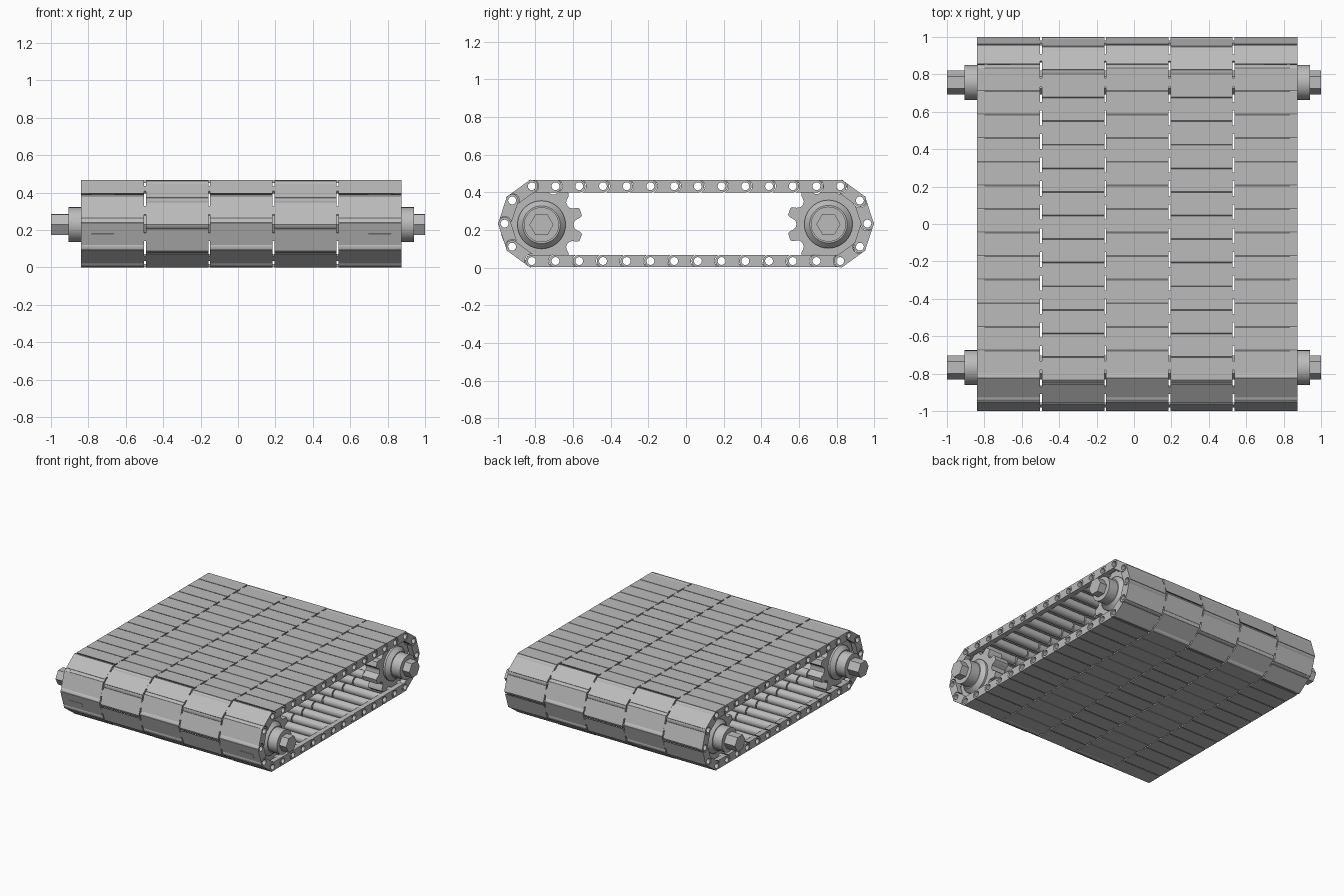
import bpy, bmesh
from math import sin, cos, radians, asin, acos, degrees, pi
from mathutils import Matrix, Vector

cube = bpy.data.objects.get("Cube")
if cube:
    bpy.data.objects.remove(cube)

grey = bpy.data.materials.new("plain_grey")
grey.use_nodes = True
colour = (0.5, 0.5, 0.5, 1)
grey.diffuse_color = colour
grey.node_tree.nodes["Principled BSDF"].inputs["Base Color"].default_value = colour

PITCH = 0.126       # hinge spacing
HALF = 0.033        # half the belt thickness, also knuckle radius
CLEAR = 0.037       # clearance radius around a neighbour's knuckle
HOLE = 0.021
WHEEL_R = 0.209     # pitch circle of the sprockets
MID_Y, MID_Z = 0.755, 0.234
LEFT_X, RIGHT_X = 0.875, -0.84
LANES = 5


def arc(cx, r, a0, a1, steps):
    return [(cx + r * cos(radians(a0 + (a1 - a0) * i / steps)),
             r * sin(radians(a0 + (a1 - a0) * i / steps))) for i in range(steps + 1)]


def add_prism(bm, loops, w0, w1):
    """Extrude closed 2D loops (outline first, then holes) from w0 to w1."""
    cu = bpy.data.curves.new("profile", 'CURVE')
    cu.dimensions = '2D'
    cu.fill_mode = 'BOTH'
    cu.extrude = (w1 - w0) / 2
    for pts in loops:
        sp = cu.splines.new('POLY')
        sp.points.add(len(pts) - 1)
        for p, (u, v) in zip(sp.points, pts):
            p.co = (u, v, 0, 1)
        sp.use_cyclic_u = True
    ob = bpy.data.objects.new("profile", cu)
    bpy.context.collection.objects.link(ob)
    deps = bpy.context.evaluated_depsgraph_get()
    me = bpy.data.meshes.new_from_object(ob.evaluated_get(deps))
    me.transform(Matrix.Translation((0, 0, (w0 + w1) / 2)))
    bm.from_mesh(me)
    bpy.data.objects.remove(ob)
    bpy.data.curves.remove(cu)
    bpy.data.meshes.remove(me)


def finish(bm, name):
    bmesh.ops.remove_doubles(bm, verts=bm.verts, dist=0.00005)
    bmesh.ops.recalc_face_normals(bm, faces=bm.faces)
    me = bpy.data.meshes.new(name)
    bm.to_mesh(me)
    bm.free()
    me.materials.clear()
    me.materials.append(grey)
    for p in me.polygons:
        p.material_index = 0
    me.shade_smooth()
    me.set_sharp_from_angle(angle=radians(32))
    return me


def place(me, name, matrix):
    ob = bpy.data.objects.new(name, me)
    bpy.context.collection.objects.link(ob)
    ob.matrix_world = matrix
    return ob


def lane_profile(solid, flip):
    """Hinge knuckle at one end, plate, and a hollow for the next knuckle."""
    floor = -HALF if solid else 0.016
    end = 270 if solid else 360 + degrees(asin(floor / HALF))
    pts = [(-0.015, HALF)] + arc(0, HALF, 117, end, 14)
    low = 180 - degrees(asin(floor / CLEAR))
    high = degrees(acos(-0.02 / CLEAR))
    pts += arc(PITCH, CLEAR, low, high, 6) + [(PITCH - 0.02, HALF)]
    hole = arc(0, HOLE, 0, 337.5, 15)
    if flip:
        pts, hole = ([(PITCH - u, v) for u, v in c] for c in (pts, hole))
    return [pts, hole]


# One belt link: five interlocking lanes, with solid outer side walls
bm = bmesh.new()
lane_w = (LEFT_X - RIGHT_X) / LANES
gap, wall = 0.005, 0.04
for i in range(LANES):
    x0 = RIGHT_X + i * lane_w + (gap if i else 0)
    x1 = RIGHT_X + (i + 1) * lane_w - (gap if i < LANES - 1 else 0)
    flip = i % 2 == 0
    if i == 0:
        add_prism(bm, lane_profile(True, flip), x0, x0 + wall)
        x0 += wall
    if i == LANES - 1:
        add_prism(bm, lane_profile(True, flip), x1 - wall, x1)
        x1 -= wall
    add_prism(bm, lane_profile(False, flip), x0, x1)
# Thin web that ties the lanes together across their gaps
web = [(0.04, 0.018), (PITCH - 0.04, 0.018), (PITCH - 0.04, HALF - 0.0005), (0.04, HALF - 0.0005)]
add_prism(bm, [web], RIGHT_X + 0.01, LEFT_X - 0.01)
link_mesh = finish(bm, "belt_link")

# Hinge positions round the loop: top run, back turn, bottom run, front turn
turn = [Vector((0, MID_Y + WHEEL_R * cos(radians(a)), WHEEL_R * sin(radians(a))))
        for a in range(72, -73, -36)]
half_loop = turn[:]
low_start, low_end = turn[-1], Vector((0, -turn[-1].y, turn[-1].z))
half_loop += [low_start.lerp(low_end, i / 13) for i in range(1, 13)]
hinges = half_loop + [Vector((0, -p.y, -p.z)) for p in half_loop]
centre = Vector((0, 0, MID_Z))
for i, a in enumerate(hinges):
    b = hinges[(i + 1) % len(hinges)]
    along = (b - a) / PITCH
    u = along.normalized()
    v = Vector((0, -u.z, u.y))
    m = Matrix((along, v, Vector((1, 0, 0)))).transposed().to_4x4()
    place(link_mesh, "belt_link_%02d" % (i + 1), Matrix.Translation(a + centre) @ m)

# Sprocket with ten rounded teeth
tooth = [(-18, 0.17), (-12, 0.176), (-9, 0.192), (-7.5, 0.21), (-5, 0.22),
         (5, 0.22), (7.5, 0.21), (9, 0.192), (12, 0.176)]
outline = [(r * cos(radians(18 + 36 * k + a)), r * sin(radians(18 + 36 * k + a)))
           for k in range(10) for a, r in tooth]
bm = bmesh.new()
add_prism(bm, [outline], -0.06, 0.06)
sprocket_mesh = finish(bm, "sprocket")


def lathe(name, profile, sides):
    """Solid of stacked rings along the local z axis; profile is (radius, w)."""
    bm = bmesh.new()
    rings = [[bm.verts.new((r * cos(2 * pi * k / sides), r * sin(2 * pi * k / sides), w))
              for k in range(sides)] for r, w in profile]
    for lo, hi in zip(rings, rings[1:]):
        for k in range(sides):
            n = (k + 1) % sides
            bm.faces.new((lo[k], lo[n], hi[n], hi[k]))
    bm.faces.new(rings[0])
    bm.faces.new(rings[-1])
    return finish(bm, name)


# Stepped hub with a conical shoulder, and a hexagonal shaft
hub_mesh = lathe("hub", [(0.128, 0), (0.128, 0.015), (0.1, 0.045),
                         (0.093, 0.045), (0.093, 0.122)], 40)
shaft_mesh = lathe("shaft", [(0.064, -1), (0.064, 1)], 6)

# Local (x, y, z) becomes (y, z, x); the mirrored side points to -x
to_left = Matrix(((0, 0, 1, 0), (1, 0, 0, 0), (0, 1, 0, 0), (0, 0, 0, 1)))
to_right = Matrix(((0, 0, -1, 0), (-1, 0, 0, 0), (0, 1, 0, 0), (0, 0, 0, 1)))
for end, y, z in (("front", -0.768, 0.228), ("back", 0.757, 0.231)):
    place(shaft_mesh, end + "_shaft", Matrix.Translation((0, y, z)) @ to_left)
    for side, axis, x in (("left", to_left, 0.818), ("right", to_right, -0.783)):
        sign = 1 if x > 0 else -1
        place(hub_mesh, "%s_%s_hub" % (end, side), Matrix.Translation((x, y, z)) @ axis)
        place(sprocket_mesh, "%s_%s_sprocket" % (end, side),
              Matrix.Translation((x - sign * 0.06, y, z)) @ axis)
